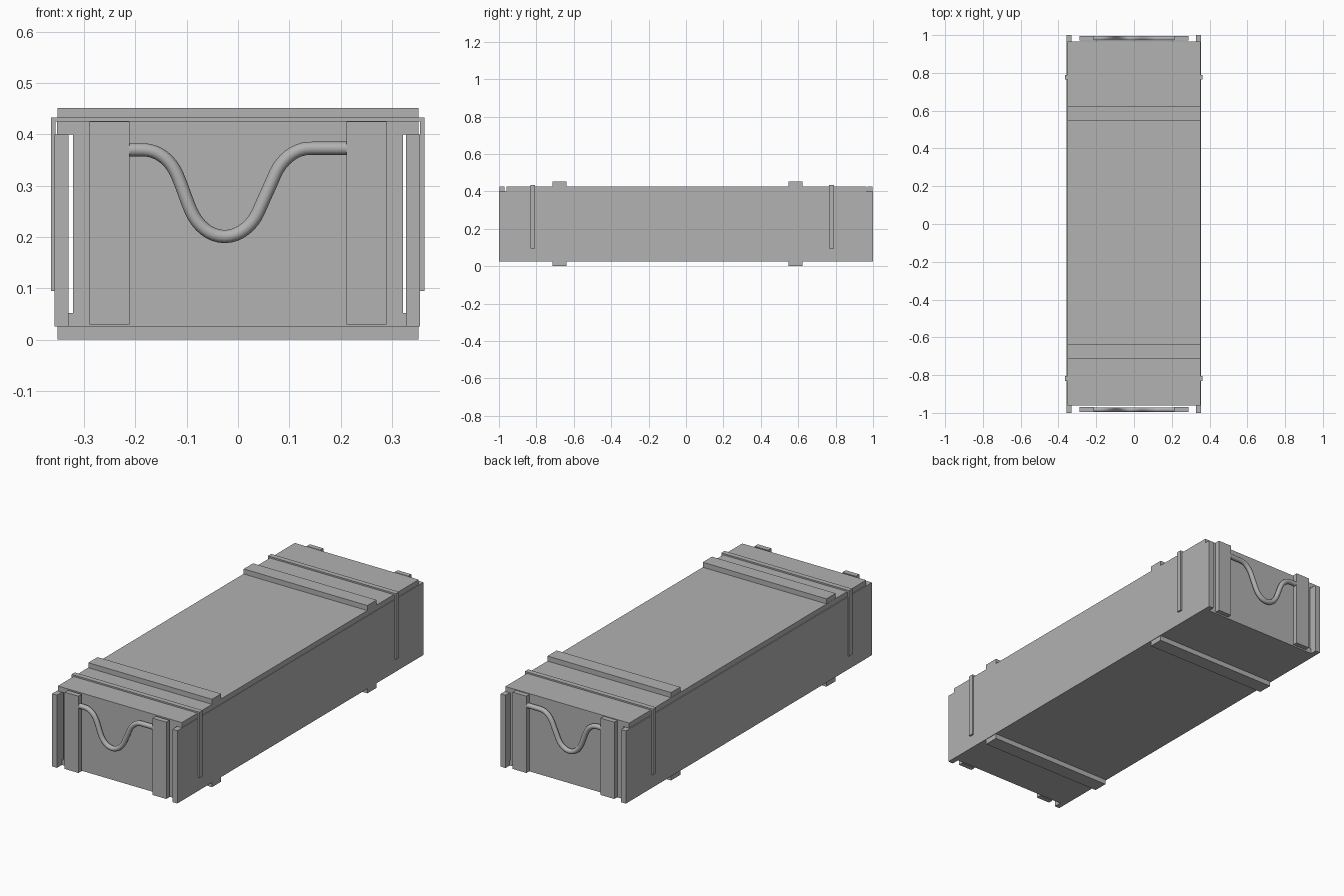
import bpy, bmesh
from mathutils import Vector

if "Cube" in bpy.data.objects:
    bpy.data.objects.remove(bpy.data.objects["Cube"])

# Dark grey paint shared by all parts
GREY = bpy.data.materials.new("dark_grey")
GREY.diffuse_color = (0.445, 0.445, 0.445, 1)
GREY.use_nodes = True
GREY.node_tree.nodes["Principled BSDF"].inputs["Base Color"].default_value = GREY.diffuse_color


def box(name, x0, x1, y0, y1, z0, z1):
    bm = bmesh.new()
    bmesh.ops.create_cube(bm, size=1)
    for v in bm.verts:
        v.co = Vector((x0 if v.co.x < 0 else x1,
                       y0 if v.co.y < 0 else y1,
                       z0 if v.co.z < 0 else z1))
    return finish(name, bm)


def finish(name, bm):
    me = bpy.data.meshes.new(name)
    bm.to_mesh(me)
    bm.free()
    me.materials.append(GREY)
    ob = bpy.data.objects.new(name, me)
    bpy.context.collection.objects.link(ob)
    return ob


# Boards of the hollow crate
box("side_board_left", -0.358, -0.330, -1, 1, 0.026, 0.40)
box("side_board_right", 0.327, 0.355, -1, 1, 0.026, 0.40)
box("floor", -0.330, 0.327, -0.96, 0.966, 0.026, 0.052)
box("lid", -0.353, 0.352, -0.96, 0.966, 0.40, 0.426)
box("end_board_front", -0.322, 0.322, -0.96, -0.932, 0.052, 0.40)
box("end_board_back", -0.322, 0.322, 0.938, 0.966, 0.052, 0.40)

# Skids underneath and battens on the lid
for tag, y0 in (("front", -0.714), ("back", 0.549)):
    box("skid_" + tag, -0.352, 0.352, y0, y0 + 0.075, 0, 0.026)
    box("lid_batten_" + tag, -0.352, 0.352, y0, y0 + 0.075, 0.426, 0.452)


# Metal straps: an upside-down U profile extruded along y
def strap(name, y0, y1):
    xl, xr, t = -0.3645, 0.3635, 0.0085
    prof = [(xl, 0.095), (xl + t, 0.095), (xl + t, 0.425), (xr - t, 0.425),
            (xr - t, 0.095), (xr, 0.095), (xr, 0.4335), (xl, 0.4335)]
    bm = bmesh.new()
    face = bm.faces.new([bm.verts.new((x, y0, z)) for x, z in prof])
    new = bmesh.ops.extrude_face_region(bm, geom=[face])["geom"]
    bmesh.ops.translate(bm, vec=(0, y1 - y0, 0),
                        verts=[g for g in new if isinstance(g, bmesh.types.BMVert)])
    bmesh.ops.recalc_face_normals(bm, faces=bm.faces)
    return finish(name, bm)


strap("strap_front", -0.832, -0.806)
strap("strap_back", 0.764, 0.790)


# Rope handles: round bevelled curve, each point has position, tangent, handle length
def rope(name, y):
    path = [((-0.215, 0.370), (1, 0), 0.01), ((-0.185, 0.370), (1, 0), 0.03),
            ((-0.119, 0.322), (0.4, -0.916), 0.03), ((-0.091, 0.250), (0.4, -0.916), 0.028),
            ((-0.026, 0.201), (1, 0), 0.03), ((0.040, 0.250), (0.4, 0.916), 0.028),
            ((0.072, 0.322), (0.4, 0.916), 0.03), ((0.140, 0.373), (1, 0), 0.03),
            ((0.215, 0.373), (1, 0), 0.02)]
    cu = bpy.data.curves.new(name, "CURVE")
    cu.dimensions = "3D"
    cu.bevel_depth = 0.0128
    cu.bevel_resolution = 4
    cu.resolution_u = 8
    cu.use_fill_caps = True
    cu.materials.append(GREY)
    sp = cu.splines.new("BEZIER")
    sp.bezier_points.add(len(path) - 1)
    for bp, ((x, z), (tx, tz), h) in zip(sp.bezier_points, path):
        bp.handle_left_type = bp.handle_right_type = "FREE"
        bp.co = (x, y, z)
        bp.handle_left = (x - tx * h, y, z - tz * h)
        bp.handle_right = (x + tx * h, y, z + tz * h)
    sp.use_smooth = True
    ob = bpy.data.objects.new(name, cu)
    bpy.context.collection.objects.link(ob)


# Upright end battens with the rope between them
for tag, y0, y1 in (("front", -0.996, -0.970), ("back", 0.971, 0.996)):
    box("end_batten_left_" + tag, -0.289, -0.211, y0, y1, 0.03, 0.425)
    box("end_batten_right_" + tag, 0.211, 0.289, y0, y1, 0.03, 0.425)
    rope("rope_handle_" + tag, (y0 + y1) / 2)
